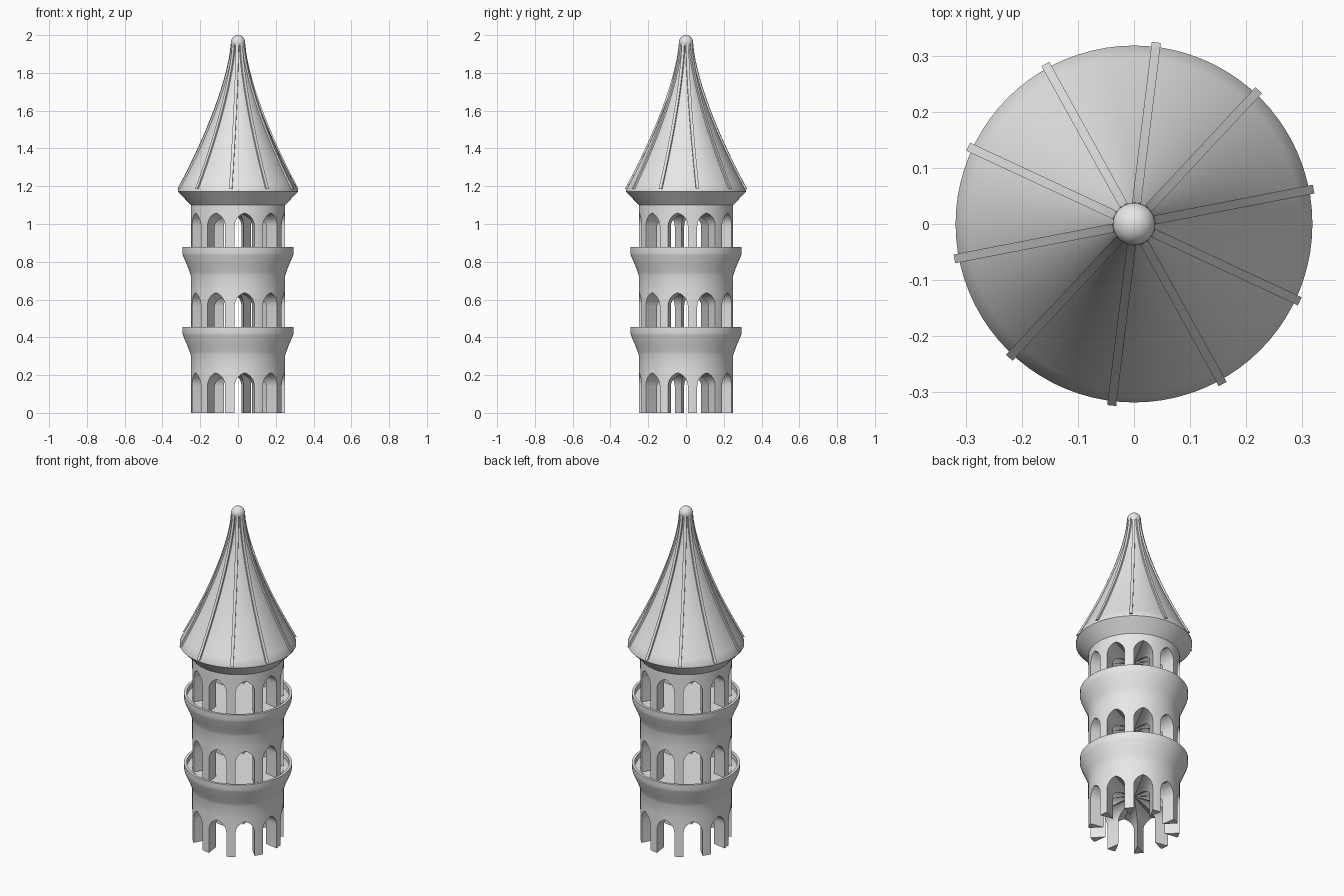
import bpy, bmesh
from math import sin, cos, asin, radians, tau

cube = bpy.data.objects.get("Cube")
if cube:
    bpy.data.objects.remove(cube)

stone = bpy.data.materials.new("light_grey_stone")
stone.use_nodes = True
stone.diffuse_color = (0.8, 0.8, 0.8, 1)
stone.node_tree.nodes["Principled BSDF"].inputs["Base Color"].default_value = (0.8, 0.8, 0.8, 1)

SIDES = 80
WALL = 0.25        # wall radius
LEVELS = (0.0, 0.424, 0.846)
BAYS = 10


def make(name, bm):
    bmesh.ops.recalc_face_normals(bm, faces=bm.faces)
    mesh = bpy.data.meshes.new(name)
    bm.to_mesh(mesh)
    bm.free()
    obj = bpy.data.objects.new(name, mesh)
    bpy.context.collection.objects.link(obj)
    mesh.materials.append(stone)
    return obj


def smooth(obj, angle=30):
    bpy.ops.object.select_all(action="DESELECT")
    obj.select_set(True)
    bpy.context.view_layer.objects.active = obj
    bpy.ops.object.shade_smooth_by_angle(angle=radians(angle))


def loft(name, rings):
    """Skin a list of vertex loops and close both ends."""
    bm = bmesh.new()
    loops = [[bm.verts.new(p) for p in ring] for ring in rings]
    n = len(loops[0])
    for a, b in zip(loops, loops[1:]):
        for i in range(n):
            j = (i + 1) % n
            bm.faces.new((a[i], a[j], b[j], b[i]))
    bm.faces.new(loops[0])
    bm.faces.new(loops[-1])
    return make(name, bm)


def lathe(name, profile):
    return loft(name, [[(r * cos(tau * i / SIDES), r * sin(tau * i / SIDES), z)
                        for i in range(SIDES)] for r, z in profile])


# Solid tower body with two flared balconies
profile = [(WALL, 0), (WALL, 0.23)]
for floor in LEVELS[1:]:
    profile += [(WALL, floor - 0.118), (0.256, floor - 0.1), (0.266, floor - 0.073),
                (0.292, floor - 0.012), (0.295, floor), (0.295, floor + 0.031),
                (0.28, floor + 0.031), (0.28, floor), (WALL, floor),
                (WALL, floor + 0.23)]
profile += [(WALL, 1.11)]
tower = lathe("tower_body", profile)

# Pointed-arch tunnels cut straight through each storey
half, rise, spring = 0.053, 0.07, 0.142
rad = (half ** 2 + rise ** 2) / (2 * half)
sweep = asin(rise / rad)
curve = [(half - rad + rad * cos(sweep * k / 6), spring + rad * sin(sweep * k / 6))
         for k in range(6)]


def tunnel(base, bottom, angle):
    side = [(half, bottom)] + curve
    outline = side + [(0, spring + rise)] + [(-x, z) for x, z in reversed(side)]
    c, s = cos(angle), sin(angle)
    return loft("arch_cutter", [[(d * c - x * s, d * s + x * c, base + z)
                                 for x, z in outline] for d in (-0.263, 0.263)])


cutters = []
for base in LEVELS:
    for k in range(BAYS // 2):
        cutter = tunnel(base, 0.002 if base else -0.05, radians(-10 + 36 * k))
        cutter.hide_render = True
        mod = tower.modifiers.new("arch", "BOOLEAN")
        mod.operation, mod.solver, mod.object = "DIFFERENCE", "EXACT", cutter
        cutters.append(cutter)
bpy.context.view_layer.update()
graph = bpy.context.evaluated_depsgraph_get()
carved = bpy.data.meshes.new_from_object(tower.evaluated_get(graph))
tower.modifiers.clear()
tower.data = carved
for cutter in cutters:
    bpy.data.objects.remove(cutter)
smooth(tower)


# Concave spire with a sloped eave
def spire_radius(z):
    return 0.03 + 0.288 * max(0, 1 - (z - 1.18) / 0.77) ** 1.45


heights = [1.18 + 0.77 * k / 20 for k in range(21)]
roof = lathe("spire_roof", [(WALL, 1.1), (0.318, 1.172)]
             + [(spire_radius(z), z) for z in heights])
smooth(roof)

# Raised ribs running down the spire
for k in range(BAYS):
    a = radians(11 + 36 * k)
    c, s = cos(a), sin(a)
    rings = []
    for z in heights:
        r = spire_radius(z)
        rings.append([(d * c - w * s, d * s + w * c, z + 0.004) for d, w in
                      ((r - 0.01, -0.008), (r + 0.008, -0.008),
                       (r + 0.008, 0.008), (r - 0.01, 0.008))])
    smooth(loft("spire_rib", rings))

# Ball finial
bm = bmesh.new()
bmesh.ops.create_uvsphere(bm, u_segments=32, v_segments=16, radius=0.038)
bmesh.ops.translate(bm, verts=bm.verts, vec=(0, 0, 1.962))
smooth(make("ball_finial", bm), 60)
